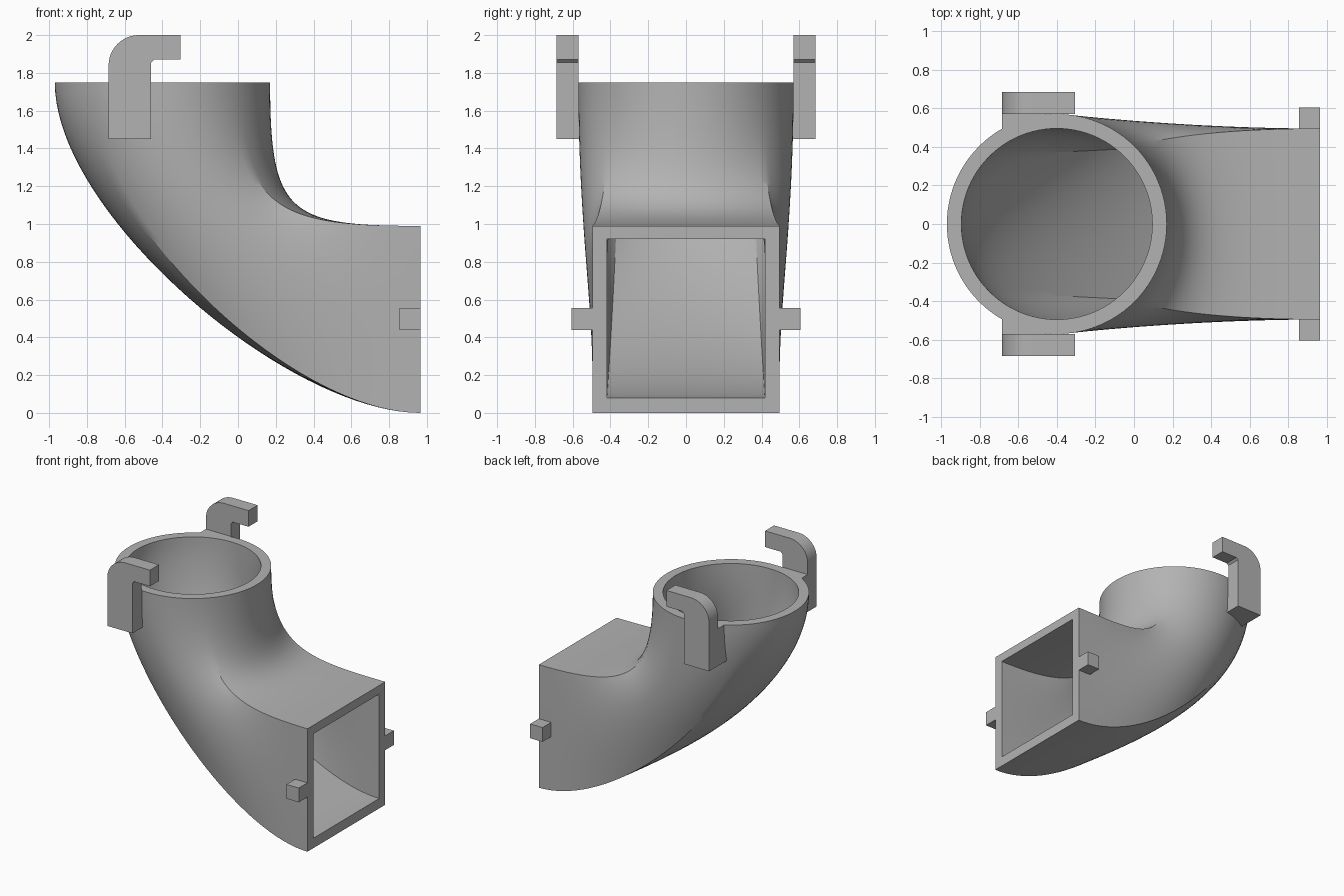
import bpy, bmesh, math
from mathutils import Vector

if "Cube" in bpy.data.objects:
    bpy.data.objects.remove(bpy.data.objects["Cube"])

grey = bpy.data.materials.new("light grey plastic")
grey.use_nodes = True
GREY = (0.45, 0.45, 0.45, 1)
grey.diffuse_color = GREY
grey.node_tree.nodes["Principled BSDF"].inputs["Base Color"].default_value = GREY

AROUND, ALONG, PULL = 96, 40, 0.7
X_RING, Z_RING, X_END = -0.4, 1.75, 0.965


def finish(name, bm):
    bmesh.ops.recalc_face_normals(bm, faces=bm.faces)
    mesh = bpy.data.meshes.new(name)
    bm.to_mesh(mesh)
    bm.free()
    obj = bpy.data.objects.new(name, mesh)
    bpy.context.collection.objects.link(obj)
    mesh.materials.append(grey)
    bpy.context.view_layer.objects.active = obj
    bpy.ops.object.select_all(action='DESELECT')
    obj.select_set(True)
    bpy.ops.object.shade_smooth_by_angle(angle=math.radians(25))
    return obj


def square_point(i):
    """Point on a unit square, evenly spaced, starting at a corner."""
    side, step = divmod(i, AROUND // 4)
    s = 2 * step / (AROUND // 4) - 1
    return [(1, s), (-s, 1), (-1, -s), (s, -1)][side]


def loft(bm, radius, half, z_mid):
    """Rings of vertices from the round mouth to the square mouth."""
    rings = [[] for _ in range(ALONG + 1)]
    for i in range(AROUND):
        a = 2 * math.pi * i / AROUND - math.pi / 4
        u, v = square_point(i)
        p0 = Vector((X_RING + radius * math.cos(a), radius * math.sin(a), Z_RING))
        p3 = Vector((X_END, half[0] * v, z_mid + half[1] * u))
        p1, p2 = p0 - Vector((0, 0, PULL)), p3 - Vector((PULL, 0, 0))
        for k, ring in enumerate(rings):
            t = k / ALONG
            s = 1 - t
            ring.append(bm.verts.new(p0 * s**3 + p1 * 3 * s * s * t + p2 * 3 * s * t * t + p3 * t**3))
    return rings


def bridge(bm, a, b):
    for i in range(AROUND):
        j = (i + 1) % AROUND
        bm.faces.new((a[i], a[j], b[j], b[i]))


# Hollow elbow duct, round at the top and square at the side
bm = bmesh.new()
outer = loft(bm, 0.57, (0.495, 0.495), 0.495)
inner = loft(bm, 0.495, (0.418, 0.42), 0.5)
for wall in (outer, inner):
    for a, b in zip(wall, wall[1:]):
        bridge(bm, a, b)
bridge(bm, outer[0], inner[0])
bridge(bm, outer[-1], inner[-1])
finish("elbow_duct", bm)


def prism(name, profile, offset):
    """Extrude a closed 3D profile by an offset."""
    bm = bmesh.new()
    face = bm.faces.new([bm.verts.new(p) for p in profile])
    new = bmesh.ops.extrude_face_region(bm, geom=[face])["geom"]
    bmesh.ops.translate(bm, vec=offset, verts=[g for g in new if isinstance(g, bmesh.types.BMVert)])
    return finish(name, bm)


# Hook outline with a rounded outer corner
R = 0.16
X0, X1, X2 = -0.685, -0.46, -0.305
hook = [(X1, 1.45), (X1, 1.855), (X1 + 0.015, 1.87), (X2, 1.87), (X2, 2.0)]
for k in range(13):
    a = math.pi / 2 * (1 + k / 12)
    hook.append((X0 + R + R * math.cos(a), 2.0 - R + R * math.sin(a)))
hook.append((X0, 1.45))

for side, s in (("left", -1), ("right", 1)):
    # Side names follow the duct's near (-y) and far (+y) faces
    place = "front" if s < 0 else "back"
    prism(place + "_hook", [(x, s * 0.57, z) for x, z in hook], (0, s * 0.115, 0))
    # Foot that fills the gap between hook and duct wall
    foot = [(X0, 0.43), (X1, 0.505), (X1, 0.57), (X0, 0.57)]
    prism(place + "_hook_foot", [(x, s * y, 1.45) for x, y in foot], (0, 0, Z_RING - 1.45))
    # Small locating lug beside the square mouth
    lug = [(0.855, 0.44), (X_END, 0.44), (X_END, 0.555), (0.855, 0.555)]
    prism(place + "_lug", [(x, s * 0.48, z) for x, z in lug], (0, s * 0.125, 0))
